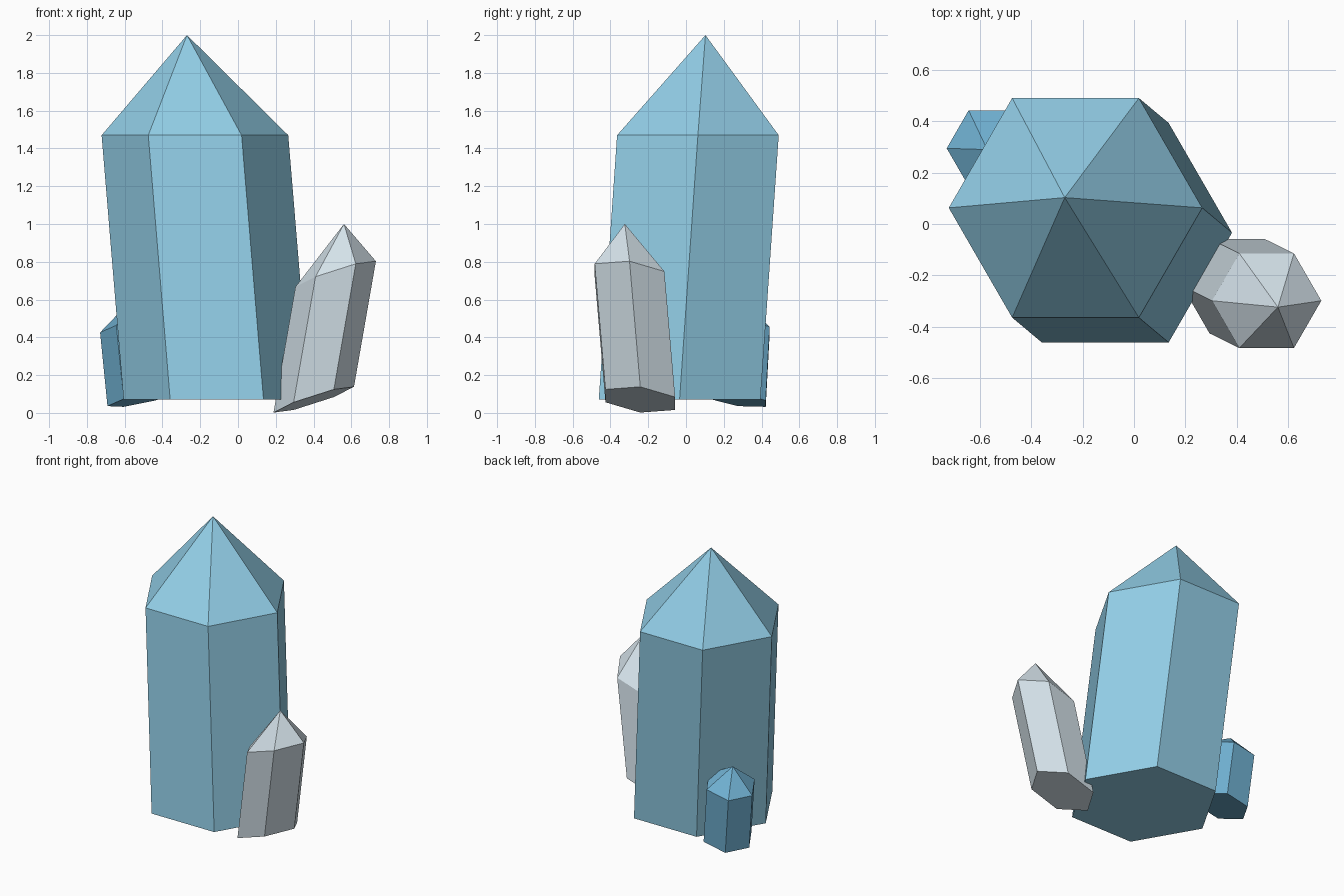
import bpy, bmesh
from math import cos, sin, tau

if "Cube" in bpy.data.objects:
    bpy.data.objects.remove(bpy.data.objects["Cube"])


def crystal(name, base, shoulder, tip, radius, slope, color):
    """Six-sided leaning prism with a pointed cap; slope tilts its rings in x and y."""
    bm = bmesh.new()

    def ring(c):
        verts = []
        for i in range(6):
            dx, dy = radius * cos(tau * i / 6), radius * sin(tau * i / 6)
            verts.append(bm.verts.new((c[0] + dx, c[1] + dy,
                                       c[2] + slope[0] * dx + slope[1] * dy)))
        return verts

    low, high = ring(base), ring(shoulder)
    apex = bm.verts.new(tip)
    bm.faces.new(low[::-1])
    for i in range(6):
        j = (i + 1) % 6
        bm.faces.new((low[i], low[j], high[j], high[i]))
        bm.faces.new((high[i], high[j], apex))
    mesh = bpy.data.meshes.new(name)
    bm.to_mesh(mesh)
    bm.free()
    mat = bpy.data.materials.new(name + "_color")
    mat.diffuse_color = (*color, 1)
    mat.use_nodes = True
    mat.node_tree.nodes["Principled BSDF"].inputs["Base Color"].default_value = mat.diffuse_color
    mesh.materials.append(mat)
    obj = bpy.data.objects.new(name, mesh)
    bpy.context.collection.objects.link(obj)
    return obj


# Tall central crystal
crystal("large_crystal", (-0.112, -0.034, 0.07), (-0.228, 0.063, 1.47),
        (-0.27, 0.103, 2.0), 0.494, (0, 0), (0.29, 0.62, 0.80))

# Pale crystal leaning out at the front right
crystal("pale_crystal", (0.401, -0.242, 0.07), (0.517, -0.299, 0.735),
        (0.561, -0.324, 1.0), 0.213, (0.32, -0.11), (0.66, 0.76, 0.82))

# Small crystal at the back left
crystal("small_crystal", (-0.52, 0.274, 0.07), (-0.559, 0.295, 0.46),
        (-0.572, 0.29, 0.59), 0.171, (0.2, -0.14), (0.16, 0.43, 0.63))
